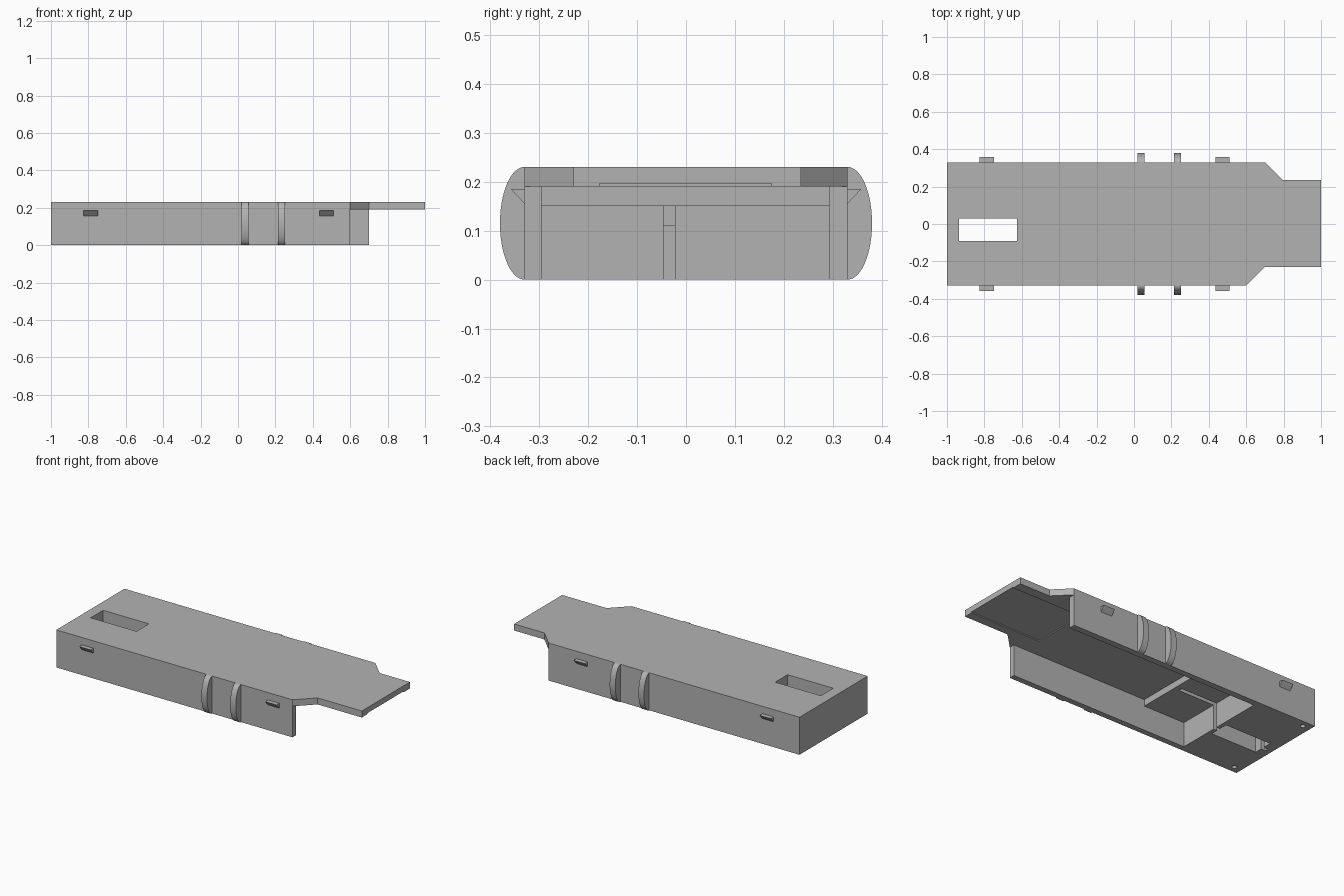
import bpy, bmesh, math
from mathutils import Vector

cube = bpy.data.objects.get("Cube")
if cube:
    bpy.data.objects.remove(cube, do_unlink=True)

grey = bpy.data.materials.new("plain grey")
grey.use_nodes = True
grey.diffuse_color = (0.45, 0.45, 0.45, 1)
grey.node_tree.nodes["Principled BSDF"].inputs["Base Color"].default_value = (0.45, 0.45, 0.45, 1)


def prism(name, points, direction):
    """Extrude a closed planar outline along a direction."""
    bm = bmesh.new()
    face = bm.faces.new([bm.verts.new(p) for p in points])
    new = bmesh.ops.extrude_face_region(bm, geom=[face])["geom"]
    bmesh.ops.translate(bm, vec=Vector(direction),
                        verts=[v for v in new if isinstance(v, bmesh.types.BMVert)])
    bmesh.ops.recalc_face_normals(bm, faces=bm.faces)
    mesh = bpy.data.meshes.new(name)
    bm.to_mesh(mesh)
    bm.free()
    mesh.materials.append(grey)
    obj = bpy.data.objects.new(name, mesh)
    bpy.context.collection.objects.link(obj)
    return obj


def box(name, x0, x1, y0, y1, z0, z1):
    return prism(name, [(x0, y0, z0), (x1, y0, z0), (x1, y1, z0), (x0, y1, z0)],
                 (0, 0, z1 - z0))


# Solid body outline with a narrowed tongue at one end
TOP = 0.23
outline = [(-1, -.33), (.6, -.33), (.7, -.23), (1, -.23),
           (1, .235), (.795, .235), (.7, .33), (-1, .33)]
body = prism("housing_body", [(x, y, 0) for x, y in outline], (0, 0, TOP))

# Cutters for the open underside, tongue, slot and grooves
LOW = -0.1
cutters = [
    box("main_cavity", -.32, 1.1, -.295, .292, LOW, .19),
    box("shallow_cavity", -.6, -.25, -.295, .292, LOW, .15),
    box("tongue_clearance_right", .6, 1.1, -.5, .1, LOW, .19),
    box("tongue_clearance_left", .7, 1.1, -.1, .5, LOW, .19),
    box("tongue_recess", .52, 1.1, -.177, .175, .1, .196),
    box("top_slot", -.935, -.625, -.09, .03, LOW, .4),
    box("front_groove", -.65, -.355, -.046, -.022, LOW, .17),
    box("rear_groove", -.965, -.9, -.046, -.022, LOW, .11),
]
# Blind screw holes in the end corners
for y in (-.288, .288):
    ring = [(-.95 + .014 * math.cos(math.tau * i / 20),
             y + .014 * math.sin(math.tau * i / 20), LOW) for i in range(20)]
    cutters.append(prism("screw_hole", ring, (0, 0, .2)))

for cutter in cutters:
    cutter.hide_render = True
    mod = body.modifiers.new(cutter.name, 'BOOLEAN')
    mod.operation = 'DIFFERENCE'
    mod.solver = 'EXACT'
    mod.object = cutter

# Bake the cuts, then drop the cutters
bpy.context.view_layer.update()
graph = bpy.context.evaluated_depsgraph_get()
cut_mesh = bpy.data.meshes.new_from_object(body.evaluated_get(graph))
body.modifiers.clear()
body.data = cut_mesh
for cutter in cutters:
    bpy.data.objects.remove(cutter, do_unlink=True)

# Curved grip ribs and wedge clips on both sides
for side, label in ((-1, "front"), (1, "back")):
    for x in (.018, .213):
        arc = [(x, side * (.33 + .05 * math.sin(math.pi * i / 32)),
                TOP / 2 * (1 - math.cos(math.pi * i / 32))) for i in range(33)]
        rib = prism(label + "_grip_rib", arc, (.038, 0, 0))
        bpy.ops.object.select_all(action='DESELECT')
        rib.select_set(True)
        bpy.context.view_layer.objects.active = rib
        bpy.ops.object.shade_smooth_by_angle(angle=math.radians(30))
    for x in (-.825, .435):
        wedge = [(x, side * .33, .155), (x, side * .358, .185), (x, side * .33, .185)]
        prism(label + "_wedge_clip", wedge, (.076, 0, 0))
